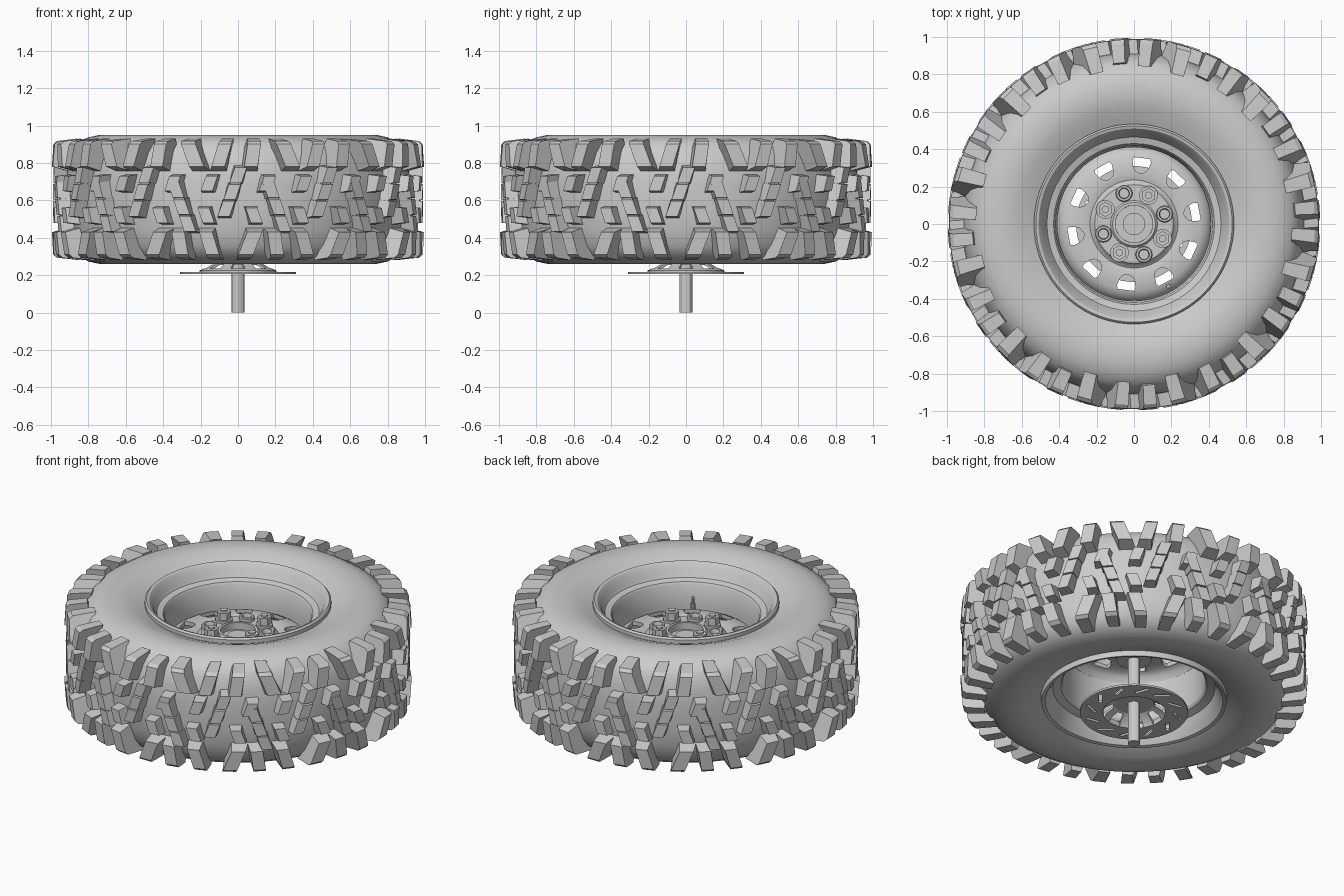
import bpy, bmesh
from math import sin, cos, pi, radians
from mathutils import Matrix, Vector

if "Cube" in bpy.data.objects:
    bpy.data.objects.remove(bpy.data.objects["Cube"])

MID = 0.605  # height of the tyre's centre plane


def finish(name, bm, angle=30):
    bmesh.ops.recalc_face_normals(bm, faces=bm.faces[:])
    me = bpy.data.meshes.new(name)
    bm.to_mesh(me)
    bm.free()
    me.shade_smooth()
    me.set_sharp_from_angle(angle=radians(angle))
    ob = bpy.data.objects.new(name, me)
    bpy.context.collection.objects.link(ob)
    return ob


def lathe(name, profile, n=72, angle=30):
    # closed (radius, z) profile turned around the z axis
    bm = bmesh.new()
    rings = [[bm.verts.new((r * cos(2 * pi * i / n), r * sin(2 * pi * i / n), z))
              for r, z in profile] for i in range(n)]
    m = len(profile)
    for i in range(n):
        a, b = rings[i], rings[(i + 1) % n]
        for j in range(m):
            k = (j + 1) % m
            bm.faces.new((a[j], a[k], b[k], b[j]))
    return finish(name, bm, angle)


def cyl(bm, r, z0, z1, x=0, y=0, n=12):
    bmesh.ops.create_cone(bm, cap_ends=True, segments=n, radius1=r, radius2=r,
                          depth=z1 - z0, matrix=Matrix.Translation((x, y, (z0 + z1) / 2)))


def prism(bm, pts, z0, z1, mat):
    # flat outline raised from z0 to z1, then placed by a matrix
    lo = [bm.verts.new(mat @ Vector((x, y, z0))) for x, y in pts]
    hi = [bm.verts.new(mat @ Vector((x, y, z1))) for x, y in pts]
    bm.faces.new(lo[::-1])
    bm.faces.new(hi)
    for i in range(len(pts)):
        k = (i + 1) % len(pts)
        bm.faces.new((lo[i], lo[k], hi[k], hi[i]))


def cut(ob, bm):
    cutter = finish("cutter", bm)
    cutter.hide_render = True
    mod = ob.modifiers.new("cut", 'BOOLEAN')
    mod.object, mod.operation, mod.solver = cutter, 'DIFFERENCE', 'EXACT'
    dg = bpy.context.evaluated_depsgraph_get()
    me = bpy.data.meshes.new_from_object(ob.evaluated_get(dg))
    ob.modifiers.clear()
    ob.data = me
    bpy.data.objects.remove(cutter)
    me.shade_smooth()
    me.set_sharp_from_angle(angle=radians(30))


def around(r, phi, z):
    # phi is measured from the front (-y) towards +x
    return Vector((r * sin(phi), -r * cos(phi), z))


# Tyre carcass
half = [(.52, .22), (.53, .295), (.57, .312), (.63, .335), (.68, .345), (.74, .345), (.80, .332),
        (.855, .30), (.89, .25), (.912, .17), (.922, .08)]
outer = [(r, MID + d) for r, d in half] + [(r, MID - d) for r, d in half[::-1]]
lathe("tyre_body", outer, 80, 40)

# Tread blocks
tread = bmesh.new()


def block(deg, z, w, h, shear, top=.99):
    phi = radians(deg)
    layers = []
    for r, s, grow in ((.89, 1.2, .012), (top, .92, 0)):
        layers.append([tread.verts.new(around(
            r - .25 * (z - MID) ** 2, phi + a * w / 2 * s + shear * b * h / 2, z + b * (h / 2 + grow)))
            for a, b in ((-1, -1), (1, -1), (1, 1), (-1, 1))])
    lo, hi = layers
    tread.faces.new(hi)
    tread.faces.new(lo[::-1])
    for i in range(4):
        k = (i + 1) % 4
        tread.faces.new((lo[i], lo[k], hi[k], hi[i]))


def shoulder(deg, side, w, shear, inner):
    # profile in (radius, offset from centre plane, width factor)
    prof = [(inner, .325, .85), (.968, .312, .85), (.988, .295, .85), (.996, .175, .85),
            (.905, .15, 1.15), (.85, .26, 1.2)]
    faces = []
    for s in (-1, 1):
        faces.append([tread.verts.new(around(
            r, radians(deg) + s * w / 2 * f + shear * (d - .29), MID + side * d)) for r, d, f in prof])
    a, b = faces
    tread.faces.new(a)
    tread.faces.new(b[::-1])
    for i in range(len(prof)):
        k = (i + 1) % len(prof)
        tread.faces.new((a[i], a[k], b[k], b[i]))


def long_block(deg, z, shear):
    block(deg, z, .06, .26, shear, .972)
    for t, h in ((-.09, .082), (0, .082), (.09, .082)):
        block(deg + t * shear * 57.3, z + t, .07, h, shear)


for k in range(12):
    a = 30 * k
    long_block(a - 1.8, .645, .36)
    long_block(a + 12.2, .565, -.36)
    block(a + 9.2, .69, .07, .08, .36)
    block(a + 21, .69, .07, .08, .36)
    block(a + 5, .52, .07, .08, -.36)
    block(a + 20, .52, .07, .08, -.36)
    shoulder(a + 14.5, 1, .095, -.4, .83)
    shoulder(a - 4.2, 1, .085, .3, .845)
    shoulder(a + 5, 1, .085, .15, .865)
    shoulder(a + 2.5, -1, .095, -.4, .83)
    shoulder(a + 12.2, -1, .085, .15, .865)
    shoulder(a + 22, -1, .085, .3, .845)
finish("tread_blocks", tread, 15)

# Rim barrel with lips on both sides
lathe("rim", [(.535, .895), (.535, .925), (.525, .935), (.51, .93), (.49, .905), (.475, .87), (.465, .855),
              (.43, .845), (.42, .83), (.41, .70), (.41, .40), (.42, .385), (.465, .37), (.475, .34), (.49, .31),
              (.51, .28), (.53, .275), (.535, .315), (.51, .34), (.48, .385),
              (.43, .41), (.43, .80), (.48, .84), (.51, .89)])

# Wheel face with ten window openings
face = lathe("wheel_face", [(.42, .64), (.415, .66), (.39, .69), (.36, .705), (.27, .715), (.235, .705),
                            (.22, .715), (.21, .73), (.125, .73), (.115, .74), (.10, .74), (.10, .68),
                            (.23, .675), (.27, .69), (.36, .68), (.39, .66), (.405, .63)])
slots = bmesh.new()
window = [(.355, -.045), (.355, .045), (.335, .05), (.30, .04), (.28, .025),
          (.272, 0), (.28, -.025), (.30, -.04), (.335, -.05)]
for k in range(10):
    prism(slots, window, .5, .9, Matrix.Rotation(radians(11 + 36 * k), 4, 'Z'))
cut(face, slots)

# Wheel nuts alternating with open bosses
for k in range(8):
    a = radians(18 + 45 * k)
    x, y = .172 * cos(a), .172 * sin(a)
    at = Matrix.Translation((x, y, 0))
    if k % 2:
        bm = bmesh.new()
        cyl(bm, .05, .71, .745, x, y, 20)
        cyl(bm, .04, .745, .79, x, y, 6)
        cyl(bm, .02, .79, .80, x, y, 12)
        finish("wheel_nut", bm)
    else:
        boss = lathe("wheel_boss", [(.045, .71), (.045, .75), (.04, .755), (.03, .755), (.026, .745), (.026, .71)], 20)
        boss.data.transform(at)

# Valve stem
bm = bmesh.new()
a = radians(299)
cyl(bm, .014, .68, .73, .38 * cos(a), .38 * sin(a), 10)
cyl(bm, .010, .73, .77, .38 * cos(a), .38 * sin(a), 10)
finish("valve_stem", bm)

# Hub and axle
bm = bmesh.new()
cyl(bm, .10, .55, .695, n=32)
cyl(bm, .06, .695, .71, n=24)
finish("hub", bm)
bm = bmesh.new()
cyl(bm, .036, 0, .56, n=12)
finish("axle", bm)

# Slotted brake disc
disc = lathe("brake_disc", [(.31, .205), (.31, .217), (.19, .217), (.19, .205)], 64)
slots = bmesh.new()
for k in range(12):
    m = Matrix.Rotation(radians(30 * k), 4, 'Z') @ Matrix.Translation((.25, 0, 0)) @ Matrix.Rotation(radians(50), 4, 'Z')
    prism(slots, [(-.045, -.009), (.045, -.009), (.045, .009), (-.045, .009)], .1, .3, m)
cut(disc, slots)

# Sloped disc carrier with windows
carrier = lathe("disc_carrier", [(.205, .217), (.205, .225), (.17, .24), (.115, .272), (.03, .272),
                                 (.03, .26), (.11, .26), (.165, .228), (.18, .205), (.205, .205)], 48)
slots = bmesh.new()
for k in range(8):
    prism(slots, [(.12, -.022), (.178, -.04), (.178, .04), (.12, .022)], .1, .4,
          Matrix.Rotation(radians(45 * k), 4, 'Z'))
cut(carrier, slots)
